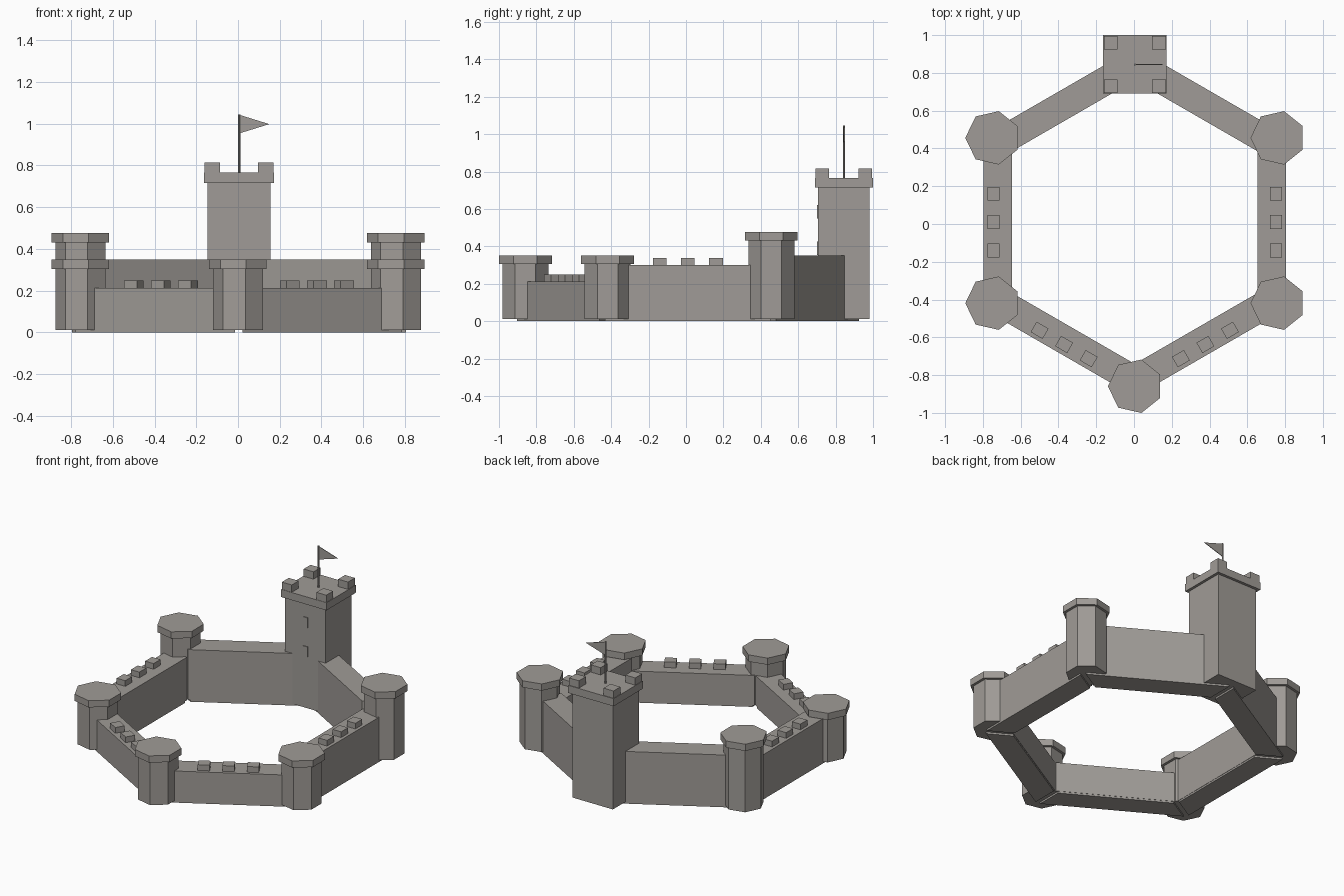
import bpy, math
from math import pi, cos, sin, radians
from mathutils import Matrix

if "Cube" in bpy.data.objects:
    bpy.data.objects.remove(bpy.data.objects["Cube"])

stone = bpy.data.materials.new("grey_stone")
stone.diffuse_color = (0.35, 0.33, 0.308, 1)
stone.use_nodes = True
stone.node_tree.nodes["Principled BSDF"].inputs["Base Color"].default_value = stone.diffuse_color

CX, CY = 0.004, 0.01      # centre of the wall ring
BASE = 0.012              # footing height


def prism(name, pts, z0, z1):
    """Vertical prism from a counter-clockwise outline."""
    n = len(pts)
    verts = [(x, y, z0) for x, y in pts] + [(x, y, z1) for x, y in pts]
    faces = [tuple(reversed(range(n))), tuple(range(n, 2 * n))]
    faces += [(i, (i + 1) % n, n + (i + 1) % n, n + i) for i in range(n)]
    me = bpy.data.meshes.new(name)
    me.from_pydata(verts, [], faces)
    me.materials.append(stone)
    ob = bpy.data.objects.new(name, me)
    bpy.context.collection.objects.link(ob)
    return ob


def ngon(x, y, r, n=7, start=pi):
    return [(x + r * cos(start + 2 * pi * i / n), y + r * sin(start + 2 * pi * i / n))
            for i in range(n)]


def rect(x, y, w, d):
    return [(x - w / 2, y - d / 2), (x + w / 2, y - d / 2),
            (x + w / 2, y + d / 2), (x - w / 2, y + d / 2)]


def ring_place(ob, angle):
    """Turn a part built along +x into its side of the hexagon."""
    ob.data.transform(Matrix.Translation((CX, CY, 0)) @ Matrix.Rotation(radians(angle), 4, 'Z'))


def mitred(a_in, a_out, gap):
    t = math.tan(pi / 6)
    return [(a_in, -a_in * t + gap), (a_out, -a_out * t + gap),
            (a_out, a_out * t - gap), (a_in, a_in * t - gap)]


# Curtain walls, footings and merlons, lower towards the front
walls = [("front_wall", (-60, -120), 0.212), ("side_wall", (0, 180), 0.30),
         ("back_wall", (60, 120), 0.35)]
for name, angles, top in walls:
    for a in angles:
        ring_place(prism(name, mitred(0.65, 0.80, 0.005), BASE, top), a)
        ring_place(prism(name + "_footing", mitred(0.652, 0.80, 0.02), 0, BASE), a)
        if name != "back_wall":
            for k in (-1, 0, 1):
                ring_place(prism(name + "_merlon", rect(0.748, 0.15 * k, 0.063, 0.073),
                                 top - 0.002, top + 0.038), a)

# Seven-sided corner towers with wider caps
towers = [("front_tower", 0.007, -0.859, 0.35), ("front_side_tower", -0.748, -0.419, 0.35),
          ("front_side_tower", 0.762, -0.419, 0.35), ("back_side_tower", -0.748, 0.456, 0.477),
          ("back_side_tower", 0.762, 0.456, 0.477)]
for name, x, y, top in towers:
    prism(name, ngon(x, y, 0.126), BASE, top - 0.04)
    prism(name + "_cap", ngon(x, y, 0.145), top - 0.045, top)

# Keep with overhanging cap and corner merlons
KX, KY = 0.005, 0.844
prism("keep_body", rect(KX, KY, 0.30, 0.275), BASE, 0.72)
prism("keep_cap", rect(KX, KY + 0.001, 0.336, 0.31), 0.715, 0.766)
for sx in (-1, 1):
    for sy in (-1, 1):
        prism("keep_merlon", rect(KX + sx * 0.128, KY + sy * 0.115, 0.073, 0.073), 0.764, 0.815)

# Window plates on the keep front
for z in (0.355, 0.55):
    prism("keep_window", rect(KX, KY - 0.1385, 0.035, 0.008), z, z + 0.07)

# Flag pole and pennant
prism("flag_pole", ngon(KX, KY, 0.006, 6, 0), 0.76, 1.045)
flag = prism("flag", [(0, -0.09), (0.145, -0.045), (0, 0)], -0.002, 0.002)
flag.data.transform(Matrix.Translation((KX, KY, 1.043)) @ Matrix.Rotation(pi / 2, 4, 'X'))
